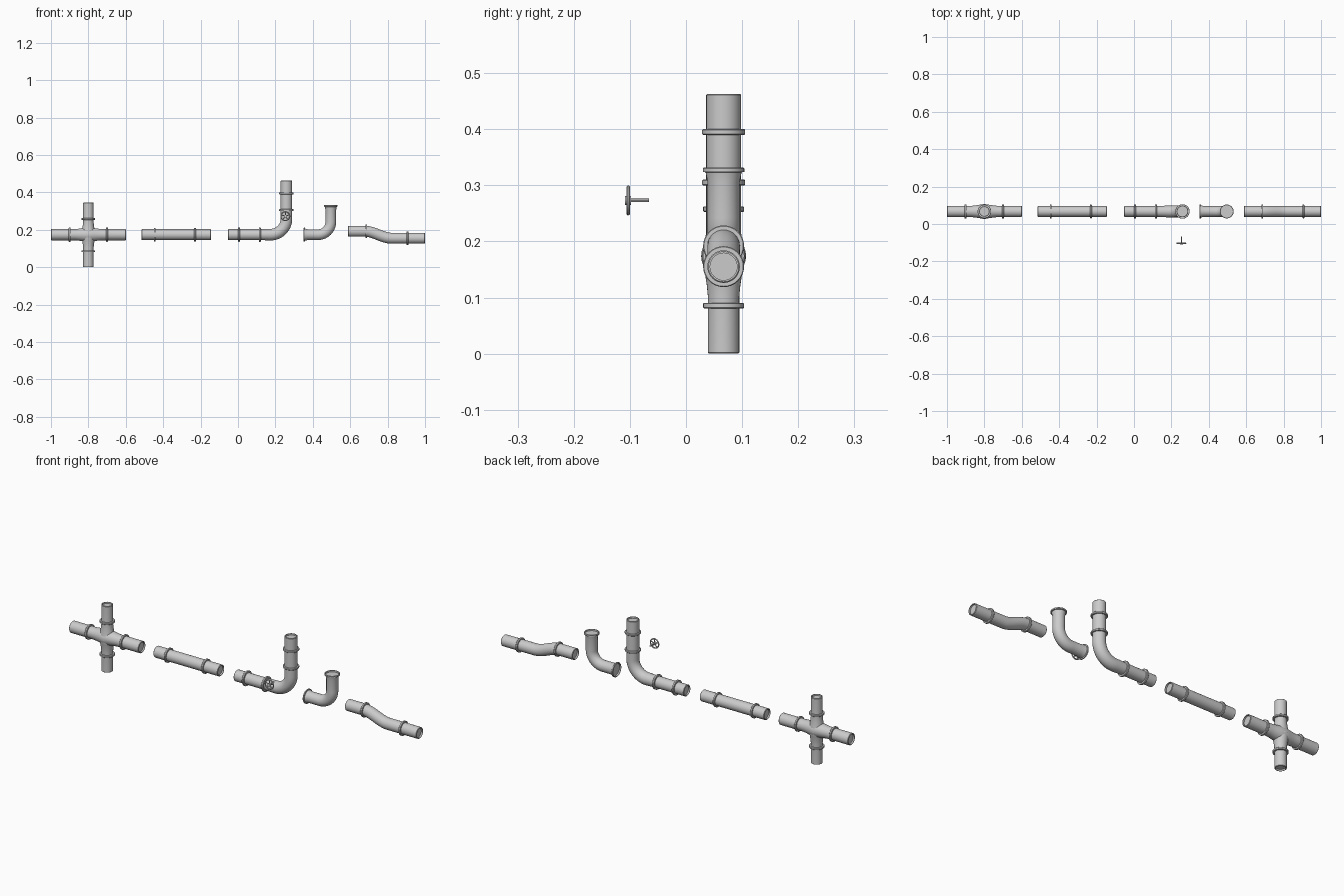
import bpy, bmesh, math
from mathutils import Vector

if "Cube" in bpy.data.objects:
    bpy.data.objects.remove(bpy.data.objects["Cube"])

N = 32
Y0 = 0.067          # depth of the pipe row
ZC = 0.174          # height of the main pipe axis


def finish(name, bm):
    bmesh.ops.recalc_face_normals(bm, faces=bm.faces)
    me = bpy.data.meshes.new(name)
    bm.to_mesh(me)
    bm.free()
    ob = bpy.data.objects.new(name, me)
    bpy.context.collection.objects.link(ob)
    bpy.ops.object.select_all(action='DESELECT')
    ob.select_set(True)
    bpy.context.view_layer.objects.active = ob
    bpy.ops.object.shade_smooth_by_angle(angle=math.radians(35))
    return ob


def sweep(name, path, axis=Vector((0, 1, 0))):
    """Round section swept along (point, tangent, radius) stations, ends closed."""
    bm = bmesh.new()
    rings = []
    for p, t, r in path:
        n = axis.cross(t).normalized()
        rings.append([bm.verts.new(p + r * (math.cos(a) * n + math.sin(a) * axis))
                      for a in (2 * math.pi * i / N for i in range(N))])
    for a, b in zip(rings, rings[1:]):
        for i in range(N):
            j = (i + 1) % N
            bm.faces.new((a[i], a[j], b[j], b[i]))
    bm.faces.new(rings[0])
    bm.faces.new(rings[-1])
    return finish(name, bm)


def pipe(name, path):
    """Pipe with softened rims and recessed ends."""
    def rim(st):
        p, t, r = st
        return p, t, r
    (p0, t0, r0), (p1, t1, r1) = path[0], path[-1]
    c, w, d = 0.002, 0.005, 0.008
    start = [(p0 + t0 * d, t0, r0 - w), (p0, t0, r0 - w), (p0, t0, r0 - c), (p0 + t0 * c, t0, r0)]
    end = [(p1 - t1 * c, t1, r1), (p1, t1, r1 - c), (p1, t1, r1 - w), (p1 - t1 * d, t1, r1 - w)]
    return sweep(name, start + path[1:-1] + end)


def V(x, z):
    return Vector((x, Y0, z))


X, Z = Vector((1, 0, 0)), Vector((0, 0, 1))


def collar(name, x, z, t, r=0.038, w=0.010):
    p, h, c = V(x, z), w / 2, 0.0015
    sweep(name, [(p + t * s, t, q) for s, q in
                 ((-h, 0.02), (-h, r - c), (-h + c, r), (h - c, r), (h, r - c), (h, 0.02))])


def arc(cx, cz, R, r, steps=14):
    """Quarter bend from +x to +z around (cx, cz)."""
    out = []
    for i in range(steps + 1):
        a = math.pi / 2 * i / steps
        out.append((V(cx + R * math.sin(a), cz - R * math.cos(a)),
                    Vector((math.cos(a), 0, math.sin(a))), r))
    return out


# cross fitting: two pipes that swell where they meet
def swell(p, t, length, r):
    st = [(-length, r), (-0.07, r), (-0.05, r + 0.002), (-0.025, r + 0.006), (0, 0.04),
          (0.025, r + 0.006), (0.05, r + 0.002), (0.07, r), (length, r)]
    return [(p + t * s, t, q) for s, q in st]


pipe("cross_horizontal_pipe", swell(V(-0.8, ZC), X, 0.2, 0.030))
pipe("cross_vertical_pipe", swell(V(-0.8, 0.1725), Z, 0.1725, 0.028))
for s in (-1, 1):
    collar("cross_side_collar", -0.8 + 0.1 * s, ZC, X)
    collar("cross_upright_collar", -0.8, 0.1715 + 0.086 * s, Z, 0.0365)

# straight pipe
pipe("straight_pipe", [(V(-0.515, ZC), X, 0.029), (V(-0.145, ZC), X, 0.029)])
for x in (-0.445, -0.23):
    collar("straight_collar", x, ZC, X, 0.0365)

# long elbow
R = 0.085
pipe("long_elbow", [(V(-0.053, ZC), X, 0.029), (V(0.12, ZC), X, 0.029)]
     + arc(0.259 - R, ZC + R, R, 0.031)
     + [(V(0.259, 0.30), Z, 0.031), (V(0.259, 0.463), Z, 0.031)])
for x in (0.005, 0.117):
    collar("elbow_side_collar", x, ZC, X)
for z in (0.305, 0.395):
    collar("elbow_upright_collar", 0.259, z, Z, 0.0385)

# short elbow with flared, lipped ends
R = 0.068
bend = arc(0.496 - R, ZC + R, R, 0.0285)
pipe("short_elbow",
     [(V(0.35, ZC), X, 0.037), (V(0.357, ZC), X, 0.037), (V(0.358, ZC), X, 0.032), (V(0.375, ZC), X, 0.0285)]
     + bend +
     [(V(0.496, 0.305), Z, 0.0285), (V(0.496, 0.323), Z, 0.032), (V(0.496, 0.324), Z, 0.037), (V(0.496, 0.332), Z, 0.037)])

# offset pipe: smooth step down
za, zb, xa, xb = 0.192, 0.155, 0.68, 0.82
step = []
for i in range(17):
    u = i / 16
    z = za + (zb - za) * u * u * (3 - 2 * u)
    dz = (zb - za) * 6 * u * (1 - u) / (xb - xa)
    step.append((V(xa + (xb - xa) * u, z), Vector((1, 0, dz)).normalized(), 0.029))
pipe("offset_pipe", [(V(0.588, za), X, 0.029)] + step + [(V(1.0, zb), X, 0.029)])
collar("offset_collar_high", 0.686, za, X, 0.0365)
collar("offset_collar_low", 0.906, zb, X, 0.0365)

# valve handwheel: rim, spokes, hub and stem
WC = Vector((0.253, -0.103, 0.273))
bpy.ops.mesh.primitive_torus_add(major_radius=0.0235, minor_radius=0.0032, major_segments=32,
                                 minor_segments=10, location=WC, rotation=(math.pi / 2, 0, 0))
bpy.context.object.name = "valve_wheel_rim"
bpy.ops.object.shade_smooth_by_angle()


def rod(name, a, b, r, verts=12):
    d = b - a
    bpy.ops.mesh.primitive_cylinder_add(vertices=verts, radius=r, depth=d.length, location=(a + b) / 2,
                                        rotation=d.to_track_quat('Z', 'Y').to_euler())
    bpy.context.object.name = name
    bpy.ops.object.shade_smooth_by_angle()


for i in range(5):
    a = math.pi / 2 + 2 * math.pi * i / 5
    rod("valve_spoke", WC, WC + 0.0235 * Vector((math.cos(a), 0, math.sin(a))), 0.0025, 8)
rod("valve_hub", WC + Vector((0, -0.006, 0)), WC + Vector((0, 0.005, 0)), 0.008, 20)
rod("valve_stem", WC, WC + Vector((0, 0.037, 0)), 0.003)
